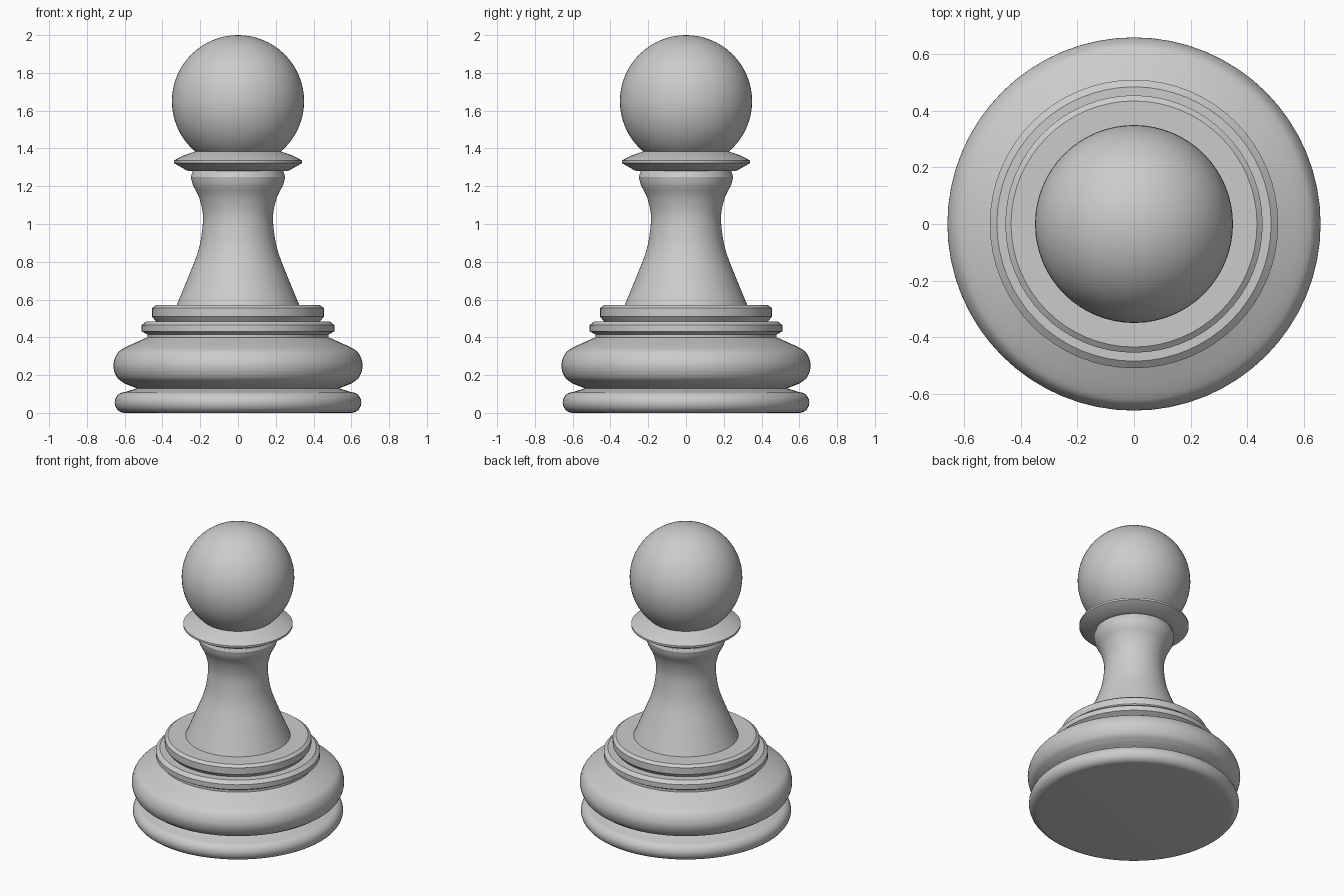
import bpy, bmesh, math
from mathutils import Vector

if "Cube" in bpy.data.objects:
    bpy.data.objects.remove(bpy.data.objects["Cube"])

SEGMENTS = 64


def smooth_path(pts, steps=5):
    """Catmull-Rom curve through (radius, height) points."""
    p = [Vector(q) for q in pts]
    p = [2 * p[0] - p[1]] + p + [2 * p[-1] - p[-2]]
    out = []
    for a, b, c, d in zip(p, p[1:], p[2:], p[3:]):
        for i in range(steps):
            t = i / steps
            out.append(0.5 * (2 * b + (c - a) * t + (2 * a - 5 * b + 4 * c - d) * t**2
                              + (3 * b - a - 3 * c + d) * t**3))
    return [tuple(v) for v in out] + [tuple(pts[-1])]


def arc(r, z, dr, dz, steps=12):
    """Outward half-ellipse running from bottom to top."""
    angles = [math.pi * (i / steps - 0.5) for i in range(steps + 1)]
    return [(r + dr * math.cos(a), z + dz * math.sin(a)) for a in angles]


def lathe(name, profile):
    bm = bmesh.new()
    verts = [bm.verts.new((r, 0, z)) for r, z in profile]
    edges = [bm.edges.new(pair) for pair in zip(verts, verts[1:])]
    bmesh.ops.spin(bm, geom=verts + edges, axis=(0, 0, 1), cent=(0, 0, 0),
                   angle=math.tau, steps=SEGMENTS)
    bmesh.ops.remove_doubles(bm, verts=bm.verts, dist=1e-5)
    bmesh.ops.recalc_face_normals(bm, faces=bm.faces)
    mesh = bpy.data.meshes.new(name)
    bm.to_mesh(mesh)
    bm.free()
    obj = bpy.data.objects.new(name, mesh)
    bpy.context.collection.objects.link(obj)
    bpy.ops.object.select_all(action='DESELECT')
    obj.select_set(True)
    bpy.context.view_layer.objects.active = obj
    bpy.ops.object.shade_smooth_by_angle(angle=math.radians(30))
    return obj


# Rounded foot with a flat underside
lathe("foot", [(0, 0)] + arc(0.60, 0.055, 0.053, 0.055) + [(0.535, 0.13)])

# Wide bulging base
lathe("base_bulge", [(0.535, 0.13)] + smooth_path(
    [(0.60, 0.155), (0.642, 0.19), (0.66, 0.25), (0.642, 0.31),
     (0.60, 0.345), (0.48, 0.40)]))

# Two bevelled steps
lathe("base_steps", [(0.48, 0.40), (0.48, 0.415), (0.51, 0.432), (0.51, 0.465),
                     (0.485, 0.485), (0.435, 0.485), (0.455, 0.51),
                     (0.455, 0.555), (0.435, 0.57), (0.325, 0.57)])

# Flared neck
lathe("neck", smooth_path(
    [(0.325, 0.57), (0.265, 0.715), (0.213, 0.85), (0.192, 0.95), (0.186, 1.05),
     (0.206, 1.14), (0.238, 1.205), (0.25, 1.25)]) + [(0.24, 1.28)])

# Thin collar
lathe("collar", [(0.24, 1.28), (0.265, 1.28), (0.34, 1.323), (0.34, 1.336),
                 (0.29, 1.362), (0.225, 1.385)])

# Ball head
bpy.ops.mesh.primitive_uv_sphere_add(segments=SEGMENTS, ring_count=32,
                                     radius=0.35, location=(0, 0, 1.65))
bpy.context.object.name = "head"
bpy.ops.object.shade_smooth()
